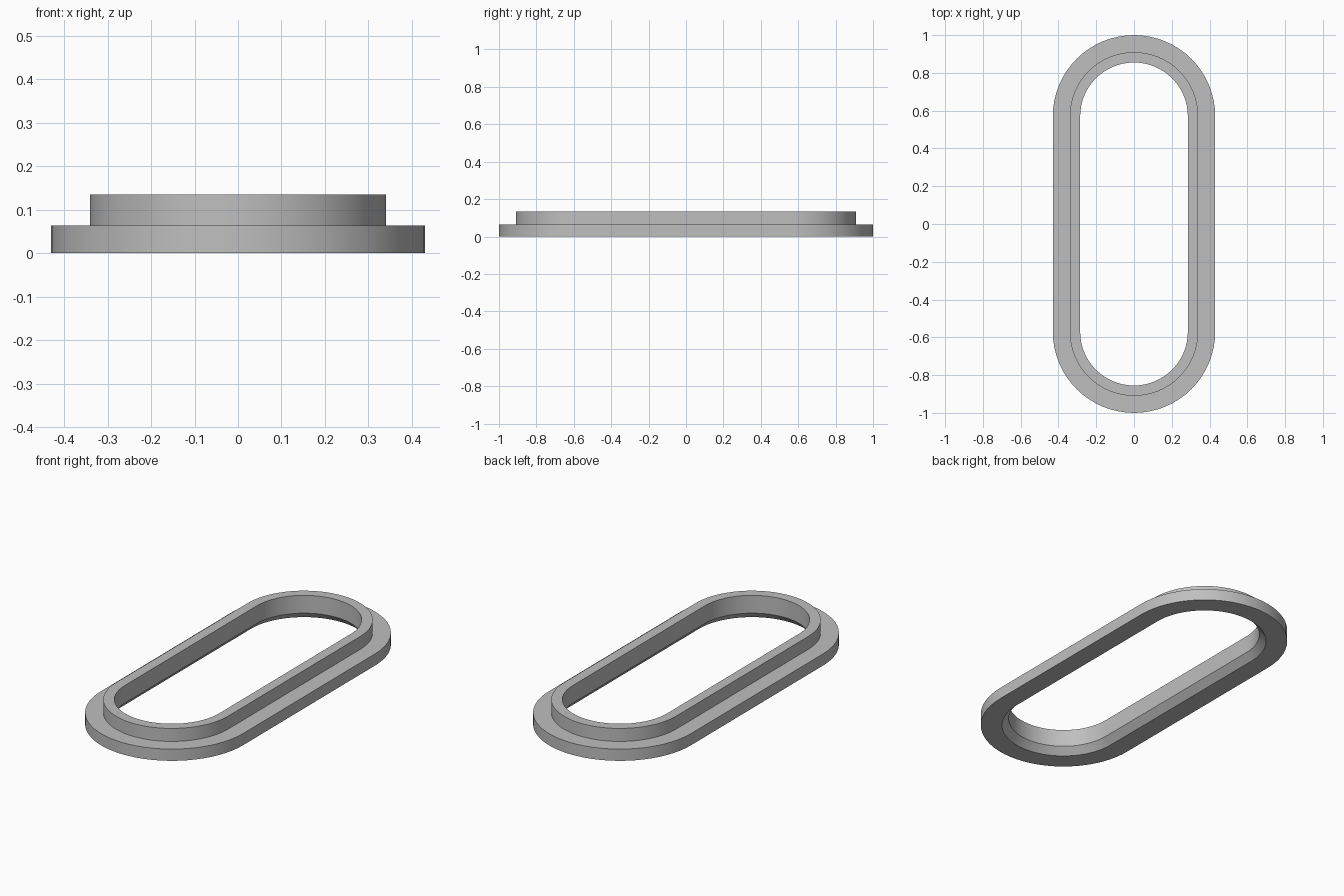
import bpy, bmesh
from math import cos, sin, pi

cube = bpy.data.objects.get("Cube")
if cube:
    bpy.data.objects.remove(cube, do_unlink=True)

STRAIGHT = 0.57   # half length of the straight sides
SEGMENTS = 32     # facets per rounded end

# Cross-section (end radius, height): flange, raised lip, bore, bottom chamfer
profile = [(0.43, 0), (0.43, 0.064), (0.34, 0.064), (0.34, 0.135),
           (0.285, 0.135), (0.285, 0.038), (0.32, 0)]


def slot_loop(bm, radius, z):
    """Ring of vertices around a slot with round ends."""
    verts = []
    for end in (0, 1):
        for i in range(SEGMENTS + 1):
            a = pi * (end + i / SEGMENTS)
            y = STRAIGHT * (1 - 2 * end) + radius * sin(a)
            verts.append(bm.verts.new((radius * cos(a), y, z)))
    return verts


# Sweep the cross-section around the slot
bm = bmesh.new()
loops = [slot_loop(bm, r, z) for r, z in profile]
for k, low in enumerate(loops):
    high = loops[(k + 1) % len(loops)]
    for i in range(len(low)):
        j = (i + 1) % len(low)
        bm.faces.new((low[i], low[j], high[j], high[i]))
bmesh.ops.recalc_face_normals(bm, faces=bm.faces)

mesh = bpy.data.meshes.new("stepped_slot_ring")
bm.to_mesh(mesh)
bm.free()
ring = bpy.data.objects.new("stepped_slot_ring", mesh)
bpy.context.collection.objects.link(ring)

# Plain grey finish
grey = bpy.data.materials.new("plain_grey")
grey.use_nodes = True
colour = (0.52, 0.52, 0.52, 1)
grey.diffuse_color = colour
grey.node_tree.nodes["Principled BSDF"].inputs["Base Color"].default_value = colour
mesh.materials.append(grey)

# Smooth round walls, sharp rims
bpy.ops.object.select_all(action="DESELECT")
ring.select_set(True)
bpy.context.view_layer.objects.active = ring
bpy.ops.object.shade_smooth_by_angle(angle=pi / 9)
